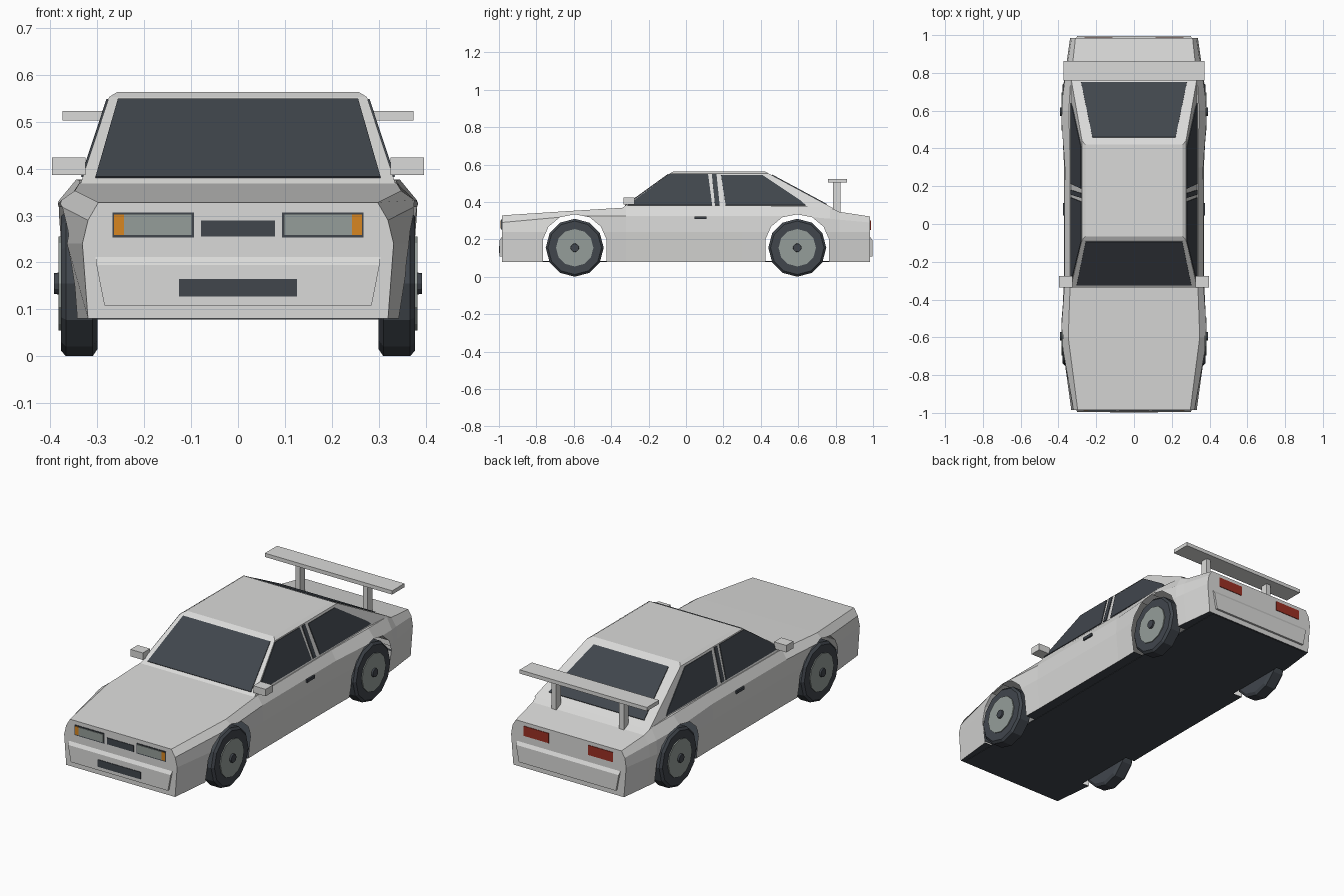
import bpy, bmesh, math
from mathutils import Vector

if "Cube" in bpy.data.objects:
    bpy.data.objects.remove(bpy.data.objects["Cube"], do_unlink=True)


def material(name, rgb):
    mat = bpy.data.materials.new(name)
    mat.use_nodes = True
    mat.diffuse_color = (*rgb, 1)
    shader = next(n for n in mat.node_tree.nodes if n.type == "BSDF_PRINCIPLED")
    shader.inputs["Base Color"].default_value = (*rgb, 1)
    return mat


paint = material("silver_white_paint", (0.7, 0.7, 0.69))
dark = material("dark_trim", (0.052, 0.061, 0.073))
grey = material("grey_lens", (0.3, 0.34, 0.32))
orange = material("orange_lens", (0.68, 0.24, 0.015))
red = material("red_lens", (0.33, 0.03, 0.017))


def loft(name, rings, mat):
    """Bridge matching rings of points and cap both ends."""
    bm = bmesh.new()
    loops = [[bm.verts.new(p) for p in ring] for ring in rings]
    for a, b in zip(loops, loops[1:]):
        for i in range(len(a)):
            j = (i + 1) % len(a)
            bm.faces.new((a[i], a[j], b[j], b[i]))
    bm.faces.new(loops[0])
    bm.faces.new(loops[-1])
    bmesh.ops.recalc_face_normals(bm, faces=bm.faces)
    mesh = bpy.data.meshes.new(name)
    bm.to_mesh(mesh)
    bm.free()
    mesh.materials.append(mat)
    obj = bpy.data.objects.new(name, mesh)
    bpy.context.collection.objects.link(obj)
    return obj


def box(name, xs, ys, zs, mat):
    return loft(name, [[(x, ys[0], z), (x, ys[1], z), (x, ys[1], w), (x, ys[0], w)]
                       for x in xs for z, w in [zs]], mat)


def plate(name, points, mat, half=0.004):
    """Thin panel centred on the surface it decorates."""
    pts = [Vector(p) for p in points]
    push = (pts[1] - pts[0]).cross(pts[2] - pts[0]).normalized() * half
    return loft(name, [[p - push for p in pts], [p + push for p in pts]], mat)


def panel(name, x0, x1, z0, z1, y, mat, half=0.003):
    return plate(name, [(x0, y, z0), (x1, y, z0), (x1, y, z1), (x0, y, z1)], mat, half)


# Body shell: y, sill, waist, shoulder x and z, deck x and z
stations = [
    (-0.985, 0.32, 0.332, 0.32, 0.29, 0.298, 0.328),
    (-0.6, 0.36, 0.385, 0.388, 0.325, 0.348, 0.353),
    (-0.32, 0.355, 0.372, 0.368, 0.325, 0.338, 0.37),
    (0.3, 0.355, 0.37, 0.366, 0.325, 0.338, 0.375),
    (0.6, 0.36, 0.385, 0.388, 0.325, 0.345, 0.377),
    (0.77, 0.35, 0.37, 0.365, 0.31, 0.335, 0.37),
    (0.82, 0.345, 0.362, 0.355, 0.305, 0.328, 0.347),
    (0.985, 0.325, 0.338, 0.33, 0.29, 0.31, 0.322),
]
rings = []
for y, sill, waist, shoulder, sz, deck, dz in stations:
    half = [(sill, 0.08), (waist, 0.24), (shoulder, sz), (deck, dz)]
    rings.append([(x, y, z) for x, z in half] + [(-x, y, z) for x, z in reversed(half)])
body = loft("body_shell", rings, paint)
body.data.materials.append(dark)

# Wheel arches cut through the shell
arch = [(-0.17, 0), (-0.17, 0.2), (-0.14, 0.268), (-0.08, 0.318), (0, 0.334)]
arch += [(-y, z) for y, z in reversed(arch[:-1])]
cutters = []
for axle in (-0.595, 0.595):
    cutter = loft("arch_cutter", [[(x, axle + y, z) for y, z in arch] for x in (-0.6, 0.6)], paint)
    cutter.hide_render = True
    cutters.append(cutter)
    cut = body.modifiers.new("arch", "BOOLEAN")
    cut.operation = "DIFFERENCE"
    cut.solver = "EXACT"
    cut.object = cutter
bpy.context.view_layer.update()
cut_body = body.evaluated_get(bpy.context.evaluated_depsgraph_get())
mesh = bpy.data.meshes.new_from_object(cut_body)
body.modifiers.clear()
body.data = mesh
for cutter in cutters:
    bpy.data.objects.remove(cutter, do_unlink=True)

# Open the tunnels left by the cut, and darken the underside
bm = bmesh.new()
bm.from_mesh(mesh)
tunnel = []
for f in bm.faces:
    c = f.calc_center_median()
    if abs(c.x) < 0.05 and abs(c.y) < 0.9 and 0.085 < c.z < 0.336:
        tunnel.append(f)
    f.material_index = 1 if f.normal.z < -0.9 and c.z < 0.09 else 0
bmesh.ops.delete(bm, geom=tunnel, context="FACES")
bm.to_mesh(mesh)
bm.free()
box("underside", (-0.3, 0.3), (-0.98, 0.98), (0.078, 0.084), dark)

# Cabin: base, roof edge and raised roof panel
cabin = [(0.337, -0.345, 0.79, 0.365), (0.275, -0.085, 0.44, 0.553), (0.257, -0.065, 0.42, 0.564)]
loft("cabin", [[(-x, a, z), (x, a, z), (x, b, z), (-x, b, z)] for x, a, b, z in cabin], paint)


def up(z):
    return (z - 0.365) / 0.188


def front_y(z):
    return -0.345 + 0.26 * up(z)


def rear_y(z):
    return 0.79 - 0.35 * up(z)


def side_x(z):
    return 0.337 - 0.062 * up(z)


def screen(name, corners, y_at):
    pts = [(x, y_at(z), z) for x, z in corners]
    plate(name, pts + [(-x, y, z) for x, y, z in reversed(pts)], dark)


screen("windscreen", [(0.304, 0.38), (0.256, 0.547)], front_y)
screen("rear_window", [(0.28, 0.386), (0.22, 0.543)], rear_y)

side_glass = {
    "front_side_window": [(-0.312, 0.382), (0.14, 0.382), (0.118, 0.548), (-0.088, 0.548)],
    "door_pillar_strip": [(0.155, 0.382), (0.18, 0.382), (0.163, 0.548), (0.138, 0.548)],
    "rear_side_window": [(0.212, 0.382), (0.64, 0.382), (0.615, 0.405), (0.41, 0.542), (0.188, 0.542)],
}

# Wheel profile: distance out from the centre plane, radius
tyre = [(0.3, 0.14), (0.31, 0.155), (0.367, 0.155), (0.378, 0.143)]
rim = [(0.36, 0.1), (0.383, 0.1)]
hub = [(0.37, 0.025), (0.392, 0.022)]


def turned(name, profile, side, axle, mat):
    angles = [math.tau * i / 12 for i in range(12)]
    loft(name, [[(side * x, axle + r * math.sin(a), 0.155 + r * math.cos(a)) for a in angles]
                for x, r in profile], mat)


for side, label in ((1, "left"), (-1, "right")):
    for name, outline in side_glass.items():
        plate(f"{label}_{name}", [(side * side_x(z), y, z) for y, z in outline], dark)
    for axle, end in ((-0.595, "front"), (0.595, "rear")):
        for part, profile, mat in (("tyre", tyre, dark), ("rim", rim, grey), ("hub", hub, dark)):
            turned(f"{label}_{end}_{part}", profile, side, axle, mat)
    # Mirrors, handles and spoiler posts
    box(f"{label}_mirror", (side * 0.325, side * 0.397), (-0.335, -0.275), (0.387, 0.424), paint)
    box(f"{label}_door_handle", (side * 0.36, side * 0.376), (0.045, 0.11), (0.308, 0.323), dark)
    box(f"{label}_spoiler_post", (side * 0.185, side * 0.212), (0.785, 0.825), (0.33, 0.508), paint)
    # Lamps, layered outward from the end faces
    panel(f"{label}_headlight_frame", side * 0.094, side * 0.268, 0.253, 0.307, -0.985, dark)
    panel(f"{label}_headlight", side * 0.099, side * 0.243, 0.259, 0.302, -0.988, grey)
    panel(f"{label}_indicator", side * 0.243, side * 0.264, 0.259, 0.302, -0.988, orange)
    panel(f"{label}_tail_light", side * 0.115, side * 0.262, 0.25, 0.302, 0.985, red)

# Bumpers, grilles and spoiler blade
for direction, end in ((-1, "front"), (1, "rear")):
    section = [(0.97, 0.108, 0.285), (0.996, 0.108, 0.285), (0.996, 0.195, 0.302),
               (0.985, 0.212, 0.304), (0.97, 0.212, 0.304)]
    loft(f"{end}_bumper", [[(s * x, direction * y, z) for y, z, x in section] for s in (-1, 1)], paint)
panel("upper_grille", -0.079, 0.079, 0.255, 0.289, -0.985, dark)
panel("lower_grille", -0.126, 0.126, 0.127, 0.165, -0.996, dark)
box("spoiler_blade", (-0.374, 0.374), (0.76, 0.862), (0.503, 0.523), paint)
